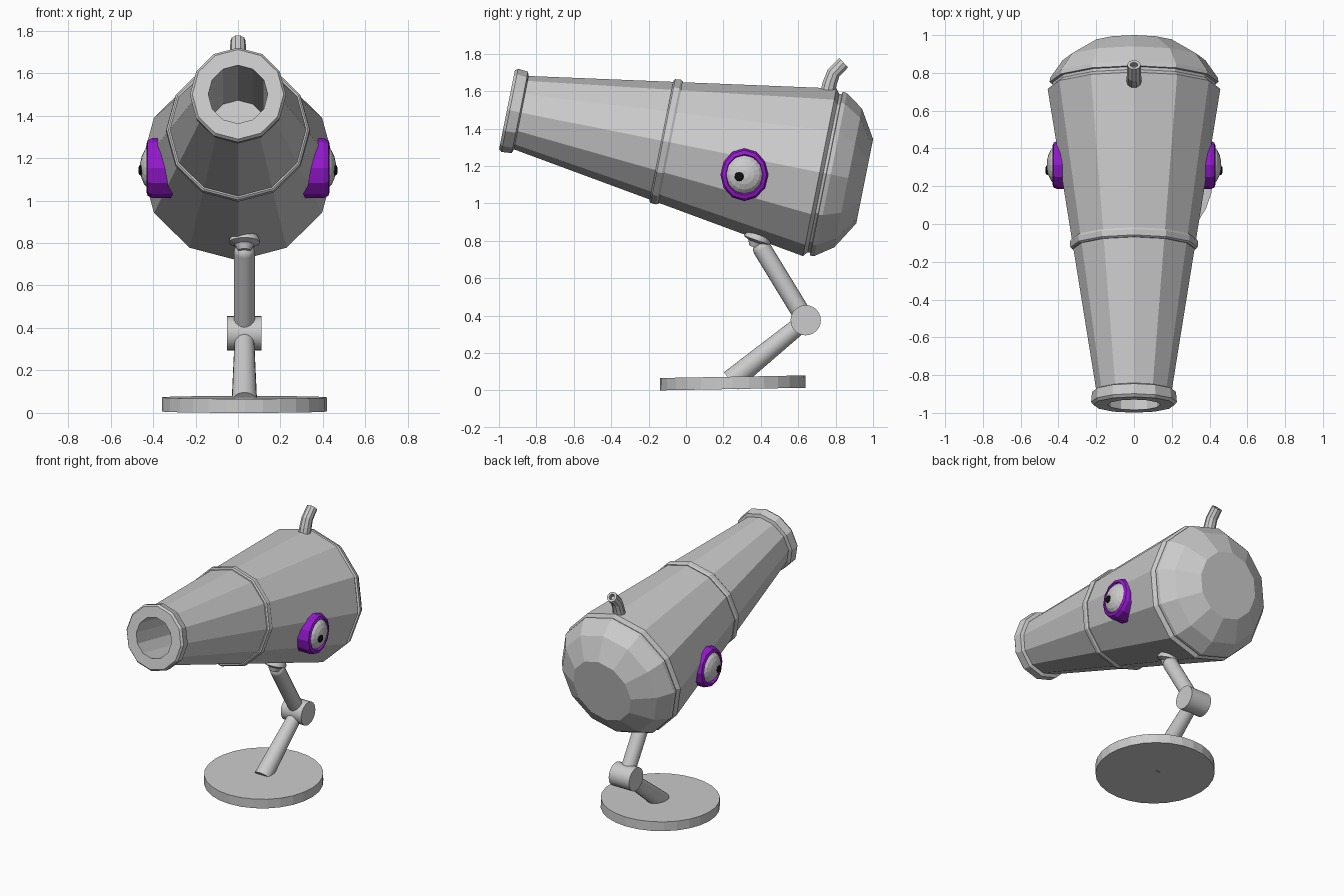
import bpy, bmesh, math
from mathutils import Vector

if "Cube" in bpy.data.objects:
    bpy.data.objects.remove(bpy.data.objects["Cube"])


def material(name, rgb):
    m = bpy.data.materials.new(name)
    m.diffuse_color = (*rgb, 1)
    m.use_nodes = True
    m.node_tree.nodes["Principled BSDF"].inputs["Base Color"].default_value = m.diffuse_color
    return m


def finish(name, bm, mat=None, smooth=False):
    bmesh.ops.recalc_face_normals(bm, faces=bm.faces)
    me = bpy.data.meshes.new(name)
    bm.to_mesh(me)
    bm.free()
    ob = bpy.data.objects.new(name, me)
    bpy.context.collection.objects.link(ob)
    if mat:
        me.materials.append(mat)
    if smooth:
        bpy.ops.object.select_all(action='DESELECT')
        ob.select_set(True)
        bpy.context.view_layer.objects.active = ob
        bpy.ops.object.shade_smooth_by_angle(angle=math.radians(35))
    return ob


def skin(bm, rings):
    """Join successive vertex rings with quads and cap both ends."""
    n = len(rings[0])
    for a, b in zip(rings, rings[1:]):
        for i in range(n):
            j = (i + 1) % n
            bm.faces.new((a[i], a[j], b[j], b[i]))
    bm.faces.new(rings[0])
    bm.faces.new(rings[-1])


def lathe(name, profile, sides, origin, axis, mat=None, smooth=False, scale=(1, 1, 1)):
    """Revolve (distance along axis, radius) points around an axis."""
    bm = bmesh.new()
    rings = [[bm.verts.new((r * math.cos(2 * math.pi * k / sides),
                            r * math.sin(2 * math.pi * k / sides), t))
              for k in range(sides)] for t, r in profile]
    skin(bm, rings)
    ob = finish(name, bm, mat, smooth)
    ob.rotation_mode = 'QUATERNION'
    ob.rotation_quaternion = Vector(axis).to_track_quat('Z', 'Y')
    ob.location = origin
    ob.scale = scale
    return ob


def rod(name, p0, p1, r0, r1, sides=20):
    d = Vector(p1) - Vector(p0)
    return lathe(name, [(0, r0), (d.length, r1)], sides, p0, d, smooth=True)


purple = material("purple", (0.30, 0.01, 0.62))
black = material("black", (0.005, 0.005, 0.005))

# Barrel: bore, muzzle ring, tapered body, grooved domed rear
tilt = math.radians(11.3)
axis = (0, math.cos(tilt), -math.sin(tilt))
muzzle = (0, -0.957, 1.50)
lathe("barrel", [(0.90, 0.14), (0.0, 0.14), (0.0, 0.215), (0.015, 0.227),
                 (0.07, 0.222), (0.078, 0.20), (1.705, 0.457), (1.725, 0.432),
                 (1.74, 0.432), (1.742, 0.447), (1.765, 0.444),
                 (1.86, 0.378), (1.95, 0.23)], 12, muzzle, axis)

# Band around the middle of the barrel
lathe("barrel_band", [(0.842, 0.28), (0.842, 0.328), (0.85, 0.337), (0.88, 0.34),
                      (0.892, 0.334), (0.892, 0.28)], 12, muzzle, axis)

# Eyes: purple socket, domed eyeball, pupil
for side, s in (("right", 1), ("left", -1)):
    out = (s, 0, 0)
    lathe(side + "_eye_socket", [(0.28, 0.128), (0.405, 0.128), (0.425, 0.119), (0.432, 0.10),
                                 (0.41, 0.09)], 12, (0, 0.312, 1.153), out, purple,
          scale=(1, 1.1, 1))
    dome = [(0.40 + 0.062 * math.sin(a), 0.107 * math.cos(a))
            for a in (math.radians(d) for d in (0, 20, 40, 60, 78))]
    lathe(side + "_eyeball", dome, 16, (0, 0.312, 1.155), out)
    lathe(side + "_pupil", [(0.43, 0.027), (0.462, 0.025), (0.468, 0.015)], 12,
          (0, 0.285, 1.143), out, black)

# Fuse: bent tube with a hollow tip
bm = bmesh.new()
path = [((0.752, 1.57), 0.042, 8), ((0.768, 1.64), 0.04, 14), ((0.788, 1.695), 0.038, 30),
        ((0.843, 1.752), 0.036, 47), ((0.843, 1.752), 0.02, 47), ((0.82, 1.729), 0.02, 47)]
rings = []
for (y, z), r, lean in path:
    c, s = math.cos(math.radians(lean)), math.sin(math.radians(lean))
    ring = []
    for k in range(10):
        a = 2 * math.pi * k / 10
        u, v = r * math.cos(a), r * math.sin(a)
        ring.append(bm.verts.new((u, y + v * c, z - v * s)))
    rings.append(ring)
skin(bm, rings)
finish("fuse", bm)

# Stand: base plate, two leg rods, knee hinge, mounting flange
x = 0.03
lathe("base_plate", [(0, 0.389), (0.066, 0.389)], 28, (x, 0.25, 0.007), (0, -0.018, 1))
rod("lower_leg", (x, 0.24, 0.05), (x, 0.64, 0.375), 0.06, 0.045)
rod("knee_hinge", (x - 0.081, 0.64, 0.375), (x + 0.081, 0.64, 0.375), 0.081, 0.081, 24)
rod("upper_leg", (x, 0.64, 0.375), (x, 0.408, 0.755), 0.05, 0.05)
knob = [(0.05 * math.sin(a), 0.05 * math.cos(a))
        for a in (math.radians(d) for d in (-85, -55, -25, 0, 25, 55, 85))]
lathe("leg_top_knob", knob, 20, (x, 0.408, 0.755), (0, -0.52, 0.85), smooth=True)
lathe("mount_flange", [(-0.04, 0.03), (-0.012, 0.045), (0.0, 0.073), (0.012, 0.073),
                       (0.04, 0.06)], 20, (x, 0.38, 0.802), (0, 0.33, 0.94), smooth=True)
